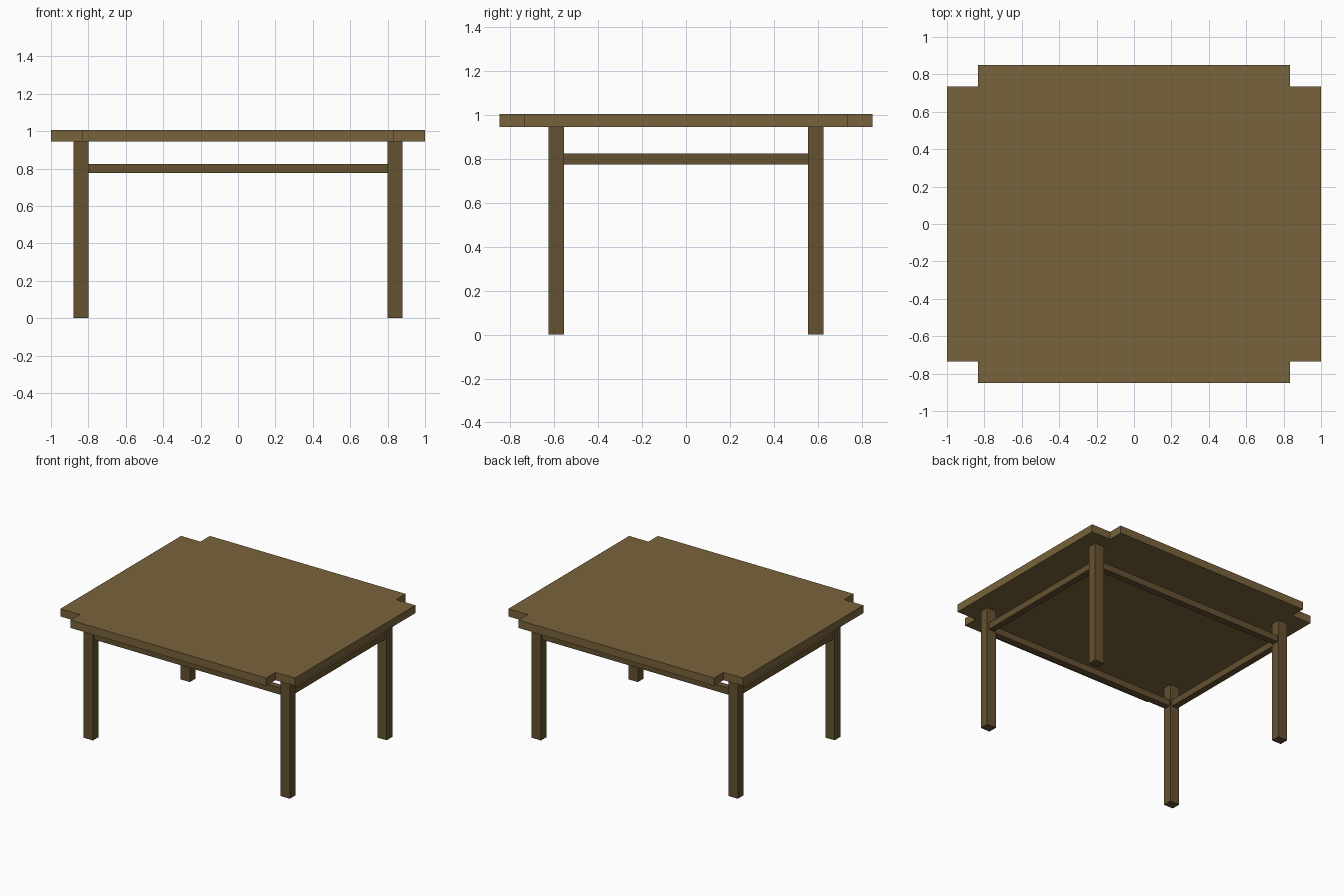
import bpy, bmesh

if "Cube" in bpy.data.objects:
    bpy.data.objects.remove(bpy.data.objects["Cube"])


def material(name, color):
    m = bpy.data.materials.new(name)
    m.diffuse_color = (*color, 1)
    m.use_nodes = True
    m.node_tree.nodes["Principled BSDF"].inputs["Base Color"].default_value = m.diffuse_color
    return m


top_wood = material("top_wood", (0.19, 0.125, 0.045))
frame_wood = material("frame_wood", (0.13, 0.083, 0.03))


def finish(name, bm, mat):
    bmesh.ops.recalc_face_normals(bm, faces=bm.faces)
    mesh = bpy.data.meshes.new(name)
    bm.to_mesh(mesh)
    bm.free()
    mesh.materials.append(mat)
    bpy.context.collection.objects.link(bpy.data.objects.new(name, mesh))


def box(name, center, size):
    bm = bmesh.new()
    bmesh.ops.create_cube(bm, size=1)
    bmesh.ops.scale(bm, vec=size, verts=bm.verts)
    bmesh.ops.translate(bm, vec=center, verts=bm.verts)
    finish(name, bm, frame_wood)


# Tabletop: slab with a rectangular notch cut from each corner
X, Y, NX, NY = 1.0, 0.85, 0.835, 0.735
Z0, Z1 = 0.945, 1.005
corner = [(X, NY), (NX, NY), (NX, Y)]
outline = (corner
           + [(-x, y) for x, y in reversed(corner)]
           + [(-x, -y) for x, y in corner]
           + [(x, -y) for x, y in reversed(corner)])
bm = bmesh.new()
face = bm.faces.new([bm.verts.new((x, y, Z0)) for x, y in outline])
ext = bmesh.ops.extrude_face_region(bm, geom=[face], use_keep_orig=True)
bmesh.ops.translate(bm, vec=(0, 0, Z1 - Z0),
                    verts=[g for g in ext["geom"] if isinstance(g, bmesh.types.BMVert)])
finish("tabletop", bm, top_wood)

# Four straight legs
LX, LY, LW, LD = 0.84, 0.59, 0.08, 0.07
for sx, side in ((-1, "left"), (1, "right")):
    for sy, end in ((-1, "front"), (1, "back")):
        box(f"{end}_{side}_leg", (sx * LX, sy * LY, Z0 / 2), (LW, LD, Z0))

# Rails joining neighbouring legs
RZ, RT = 0.80, 0.05
for s, end, side in ((-1, "front", "left"), (1, "back", "right")):
    box(f"{end}_rail", (0, s * LY, RZ), (2 * LX - LW, RT, RT))
    box(f"{side}_rail", (s * LX, 0, RZ), (RT, 2 * LY - LD, RT))
